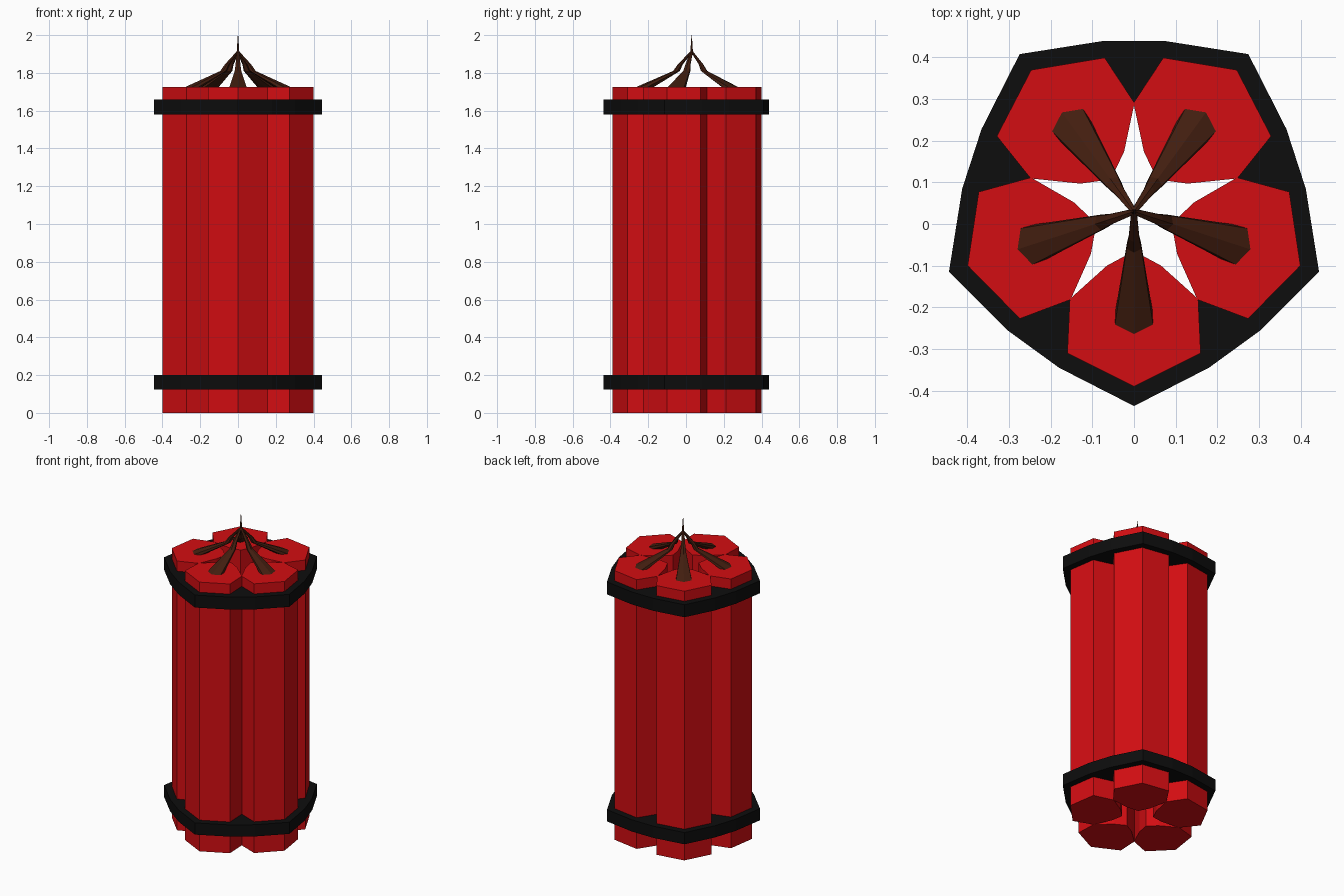
import bpy, bmesh
from math import sin, cos, pi, radians

if "Cube" in bpy.data.objects:
    bpy.data.objects.remove(bpy.data.objects["Cube"])

CY = 0.03                 # y of the five-fold axis
TOP = 1.725               # height of the sticks


def material(name, rgb):
    m = bpy.data.materials.new(name)
    m.diffuse_color = (*rgb, 1)
    m.use_nodes = True
    m.node_tree.nodes["Principled BSDF"].inputs["Base Color"].default_value = m.diffuse_color
    return m


RED = material("red_paper", (0.65, 0.004, 0.006))
BLACK = material("black_tape", (0.004, 0.004, 0.004))
BROWN = material("brown_cord", (0.055, 0.013, 0.005))


def finish(name, bm, mat):
    bmesh.ops.recalc_face_normals(bm, faces=bm.faces)
    me = bpy.data.meshes.new(name)
    bm.to_mesh(me)
    bm.free()
    me.materials.append(mat)
    ob = bpy.data.objects.new(name, me)
    bpy.context.collection.objects.link(ob)
    return ob


def bridge(bm, a, b):
    n = len(a)
    for i in range(n):
        bm.faces.new((a[i], a[(i + 1) % n], b[(i + 1) % n], b[i]))


def loft(name, rings, mat, angle):
    """Capped skin through rings of (radial, side, z), turned about the axis."""
    bm = bmesh.new()
    c, s = cos(angle), sin(angle)
    loops = [[bm.verts.new((r * c - t * s, r * s + t * c + CY, z)) for r, t, z in ring]
             for ring in rings]
    for a, b in zip(loops, loops[1:]):
        bridge(bm, a, b)
    bm.faces.new(loops[0])
    bm.faces.new(loops[-1])
    return finish(name, bm, mat)


# Stick cross-section: (distance from axis, sideways)
half = [(0.42, 0), (0.34, 0.16), (0.21, 0.154), (0.13, 0.065), (0.095, 0)]
section = half + [(r, -t) for r, t in half[-2:0:-1]]
SC = 0.255                # section centre

# Fuse path: (distance from axis, z, section scale)
fuse_path = [(0.247, TOP, 0.285), (0.08, 1.81, 0.11), (0.06, 1.845, 0.08),
             (0.012, 1.90, 0.05), (0.002, 1.915, 0.03), (0.0, 2.0, 0.006)]

for k in range(5):
    ang = -pi / 2 + k * 2 * pi / 5
    loft(f"stick_{k + 1}", [[(r, t, z) for r, t in section] for z in (0, TOP)], RED, ang)
    loft(f"fuse_{k + 1}", [[(d + (r - SC) * f, t * f, z) for r, t in section]
                           for d, z, f in fuse_path], BROWN, ang)


# Tape bands: rings wrapped round the bundle
def band(name, z0, z1):
    bm = bmesh.new()
    angles = [(radians(-90 + 72 * k + o), 0.467 if o == 0 else 0.416)
              for k in range(5) for o in (-25.6, 0, 25.6)]

    def ring(z, inner):
        return [bm.verts.new(((inner or r) * cos(a), (inner or r) * sin(a) + CY, z))
                for a, r in angles]
    loops = [ring(z0, 0), ring(z1, 0), ring(z1, 0.266), ring(z0, 0.266)]
    for i in range(4):
        bridge(bm, loops[i], loops[(i + 1) % 4])
    finish(name, bm, BLACK)


band("lower_band", 0.125, 0.2)
band("upper_band", 1.58, 1.66)
